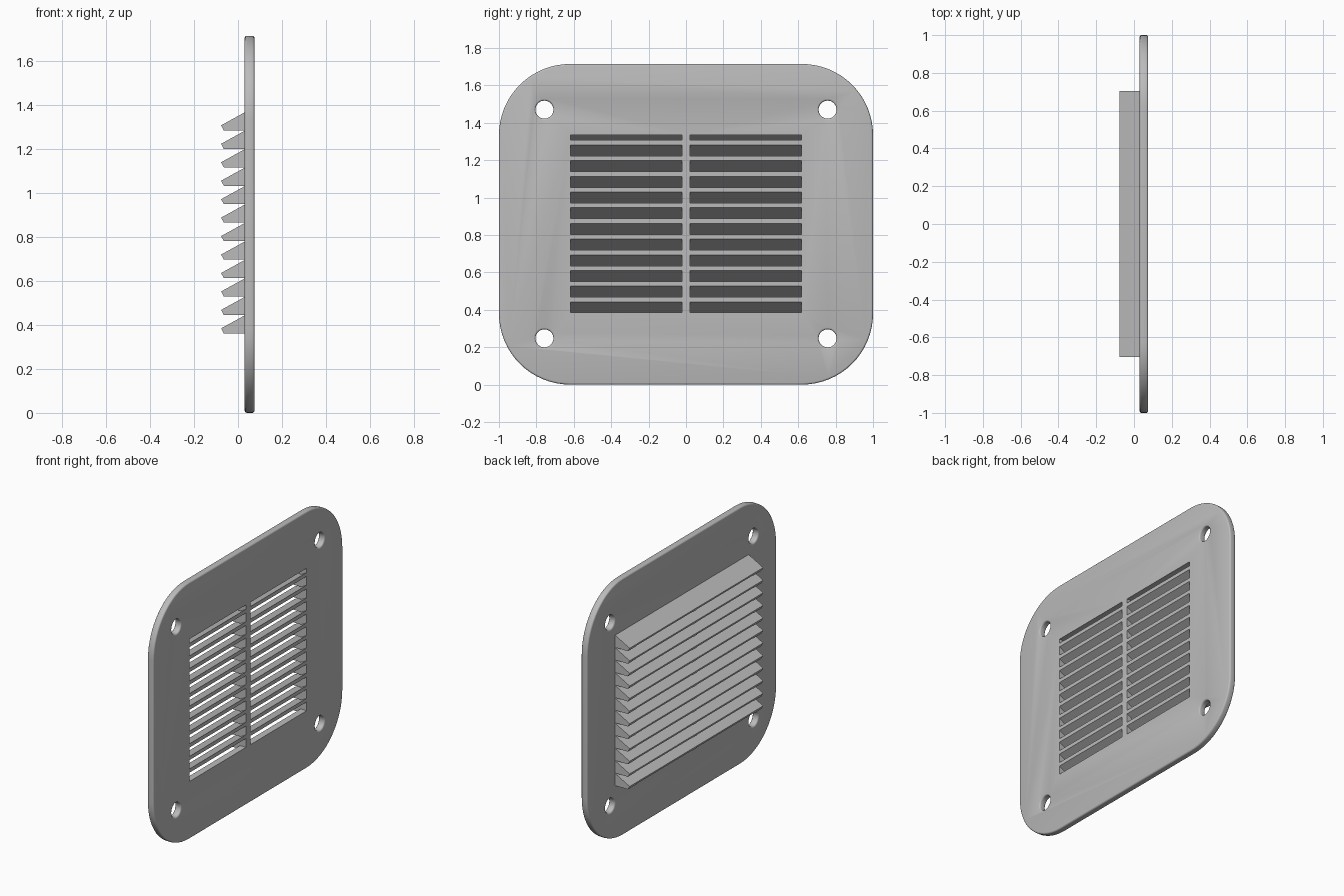
import bpy, bmesh, math
from mathutils import Matrix

cube = bpy.data.objects.get("Cube")
if cube:
    bpy.data.objects.remove(cube, do_unlink=True)

grey = bpy.data.materials.new("light grey")
grey.use_nodes = True
colour = (0.5, 0.5, 0.5, 1)
grey.diffuse_color = colour
grey.node_tree.nodes["Principled BSDF"].inputs["Base Color"].default_value = colour

HEIGHT, CORNER = 1.714, 0.38
BACK, FRONT = 0.03, 0.075          # plate faces along x
TIP, SLOPE, THICK = -0.077, 0.55, 0.025
PITCH, COUNT = 0.0839, 12
TIP_Z = 0.384                      # upper edge of the lowest slat tip
OPEN_Y, DIVIDER, HOOD_Y = 0.618, 0.0225, 0.705


def finish(name, bm):
    bmesh.ops.recalc_face_normals(bm, faces=bm.faces)
    mesh = bpy.data.meshes.new(name)
    bm.to_mesh(mesh)
    bm.free()
    mesh.materials.append(grey)
    obj = bpy.data.objects.new(name, mesh)
    bpy.context.collection.objects.link(obj)
    return obj


def extrude_x(bm, outline, x0, x1):
    """Solid from a (y, z) outline between two x positions."""
    face = bm.faces.new([bm.verts.new((x0, y, z)) for y, z in outline])
    out = bmesh.ops.extrude_face_region(bm, geom=[face])["geom"]
    bmesh.ops.translate(bm, vec=(x1 - x0, 0, 0),
                        verts=[v for v in out if isinstance(v, bmesh.types.BMVert)])


def extrude_y(bm, profile, y0, y1):
    """Solid from an (x, z) profile between two y positions."""
    face = bm.faces.new([bm.verts.new((x, y0, z)) for x, z in profile])
    out = bmesh.ops.extrude_face_region(bm, geom=[face])["geom"]
    bmesh.ops.translate(bm, vec=(0, y1 - y0, 0),
                        verts=[v for v in out if isinstance(v, bmesh.types.BMVert)])


def arc(cy, cz, r, start, sweep, steps):
    return [(cy + r * math.cos(start + sweep * i / steps),
             cz + r * math.sin(start + sweep * i / steps)) for i in range(steps + 1)]


def apply_cut(obj, cutter):
    mod = obj.modifiers.new("cut", 'BOOLEAN')
    mod.operation, mod.solver, mod.object = 'DIFFERENCE', 'EXACT', cutter
    bpy.ops.object.modifier_apply(modifier=mod.name)
    bpy.data.objects.remove(cutter, do_unlink=True)


# Rounded mounting plate
outline = []
for k, (sy, top) in enumerate([(1, True), (-1, True), (-1, False), (1, False)]):
    cz = HEIGHT - CORNER if top else CORNER
    outline += arc(sy * (1 - CORNER), cz, CORNER, k * math.pi / 2, math.pi / 2, 16)
bm = bmesh.new()
extrude_x(bm, outline, BACK, FRONT)
plate = finish("mounting_plate", bm)
bpy.ops.object.select_all(action='DESELECT')
plate.select_set(True)
bpy.context.view_layer.objects.active = plate

# Four screw holes
bm = bmesh.new()
for y in (-0.757, 0.757):
    for z in (0.247, 1.47):
        ring = arc(y, z, 0.048, 0, math.tau, 32)[:-1]
        extrude_x(bm, ring, BACK - 0.1, FRONT + 0.1)
apply_cut(plate, finish("screw_hole_cutter", bm))

# Softened rims on the plate edge and the holes
bevel = plate.modifiers.new("rim", 'BEVEL')
bevel.width, bevel.segments = 0.01, 3
bevel.limit_method, bevel.angle_limit = 'ANGLE', math.radians(40)
bpy.ops.object.modifier_apply(modifier=bevel.name)

# Two vent openings
bm = bmesh.new()
for s in (-1, 1):
    low, high = 0.384, 1.335
    rect = [(s * DIVIDER, low), (s * OPEN_Y, low), (s * OPEN_Y, high), (s * DIVIDER, high)]
    extrude_x(bm, rect, BACK - 0.1, FRONT + 0.1)
apply_cut(plate, finish("vent_cutter", bm))
bpy.ops.object.shade_smooth_by_angle(angle=math.radians(35))

# Sloping slats, running through the openings to the front face
bm = bmesh.new()
for i in range(COUNT):
    z = TIP_Z + i * PITCH
    end = FRONT - 0.0005 if i < COUNT - 1 else 0.05
    rise = (end - TIP) * SLOPE
    lip_x, lip_z = TIP + 0.0105, z - 0.019
    extrude_y(bm, [(TIP, z), (end, z + rise), (end, z + rise - THICK), (lip_x, lip_z)],
              -HOOD_Y, HOOD_Y)
finish("louver_slats", bm)

# Wedge-shaped end blocks and middle rib closing the slats
bm = bmesh.new()
inner = BACK + 0.004
for i in range(COUNT):
    z = TIP_Z + i * PITCH
    wedge = [(TIP + 0.001, z - 0.001), (inner, z + (inner - TIP) * SLOPE - 0.001),
             (inner, z - 0.023), (TIP + 0.0125, z - 0.023)]
    for y0, y1 in ((-HOOD_Y, -OPEN_Y), (-DIVIDER, DIVIDER), (OPEN_Y, HOOD_Y)):
        extrude_y(bm, wedge, y0, y1)
finish("louver_ribs", bm)
